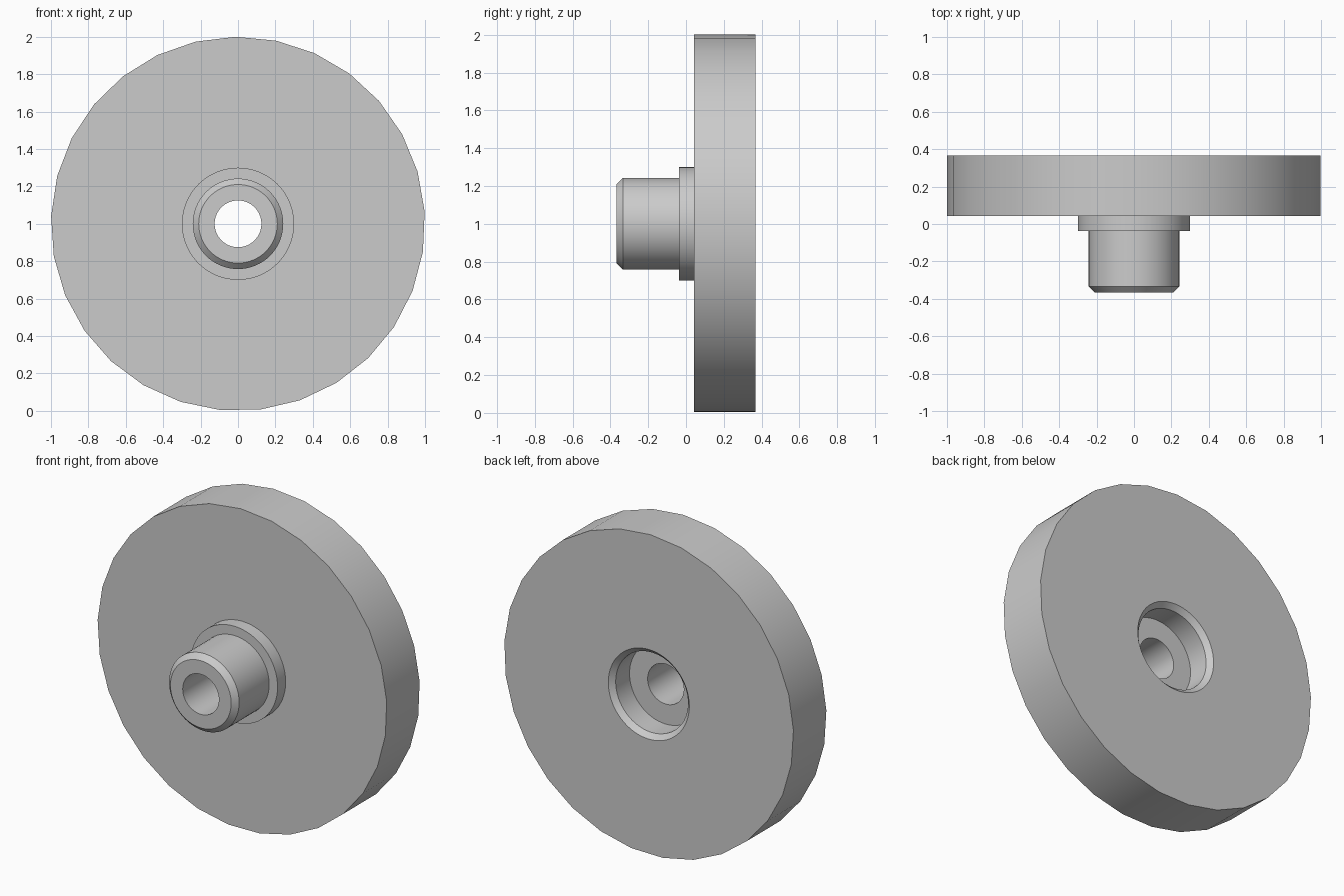
import bpy, bmesh, math

if "Cube" in bpy.data.objects:
    bpy.data.objects.remove(bpy.data.objects["Cube"])

BACK, FRONT = 0.367, -0.367   # overall depth along y
DISC_FRONT = 0.042

metal = bpy.data.materials.new("light_grey")
metal.diffuse_color = (0.6, 0.6, 0.6, 1)
metal.use_nodes = True
metal.node_tree.nodes["Principled BSDF"].inputs["Base Color"].default_value = metal.diffuse_color


def ring(bm, radius, y, sides, turn=0.0):
    """Closed loop of vertices around the y axis."""
    vs = []
    for i in range(sides):
        a = turn + 2 * math.pi * i / sides
        vs.append(bm.verts.new((radius * math.cos(a), y, 1 + radius * math.sin(a))))
    return vs


def bridge(bm, a, b):
    n = len(a)
    for i in range(n):
        j = (i + 1) % n
        bm.faces.new((a[i], a[j], b[j], b[i]))


def loop_edges(bm, vs):
    out = []
    for i, v in enumerate(vs):
        w = vs[(i + 1) % len(vs)]
        out.append(bm.edges.get((v, w)) or bm.edges.new((v, w)))
    return out


bm = bmesh.new()

# Disc rim: 29 coarse sides
turn = math.radians(90.7)
rim_front = ring(bm, 1.0, DISC_FRONT, 29, turn)
rim_back = ring(bm, 1.0, BACK, 29, turn)
bridge(bm, rim_front, rim_back)

# Hub: collar, chamfered boss, through bore and chamfered back recess
profile = [(0.30, DISC_FRONT), (0.30, -0.038), (0.242, -0.038),
           (0.242, FRONT + 0.033), (0.21, FRONT), (0.125, FRONT),
           (0.125, 0.20), (0.25, 0.20), (0.25, BACK - 0.03), (0.28, BACK)]
rings = [ring(bm, r, y, 64) for r, y in profile]
for a, b in zip(rings, rings[1:]):
    bridge(bm, a, b)

# Flat disc faces between the rim and the hub
for rim, hub, ny in ((rim_front, rings[0], -1), (rim_back, rings[-1], 1)):
    edges = loop_edges(bm, rim) + loop_edges(bm, hub)
    bmesh.ops.triangle_fill(bm, edges=edges, use_beauty=True, normal=(0, ny, 0))

bmesh.ops.recalc_face_normals(bm, faces=bm.faces[:])
mesh = bpy.data.meshes.new("disc_with_hub")
bm.to_mesh(mesh)
bm.free()
mesh.materials.append(metal)
disc = bpy.data.objects.new("disc_with_hub", mesh)
bpy.context.collection.objects.link(disc)

# Smooth round walls with crisp rims
bpy.context.view_layer.objects.active = disc
disc.select_set(True)
bpy.ops.object.shade_smooth_by_angle(angle=math.radians(30))
